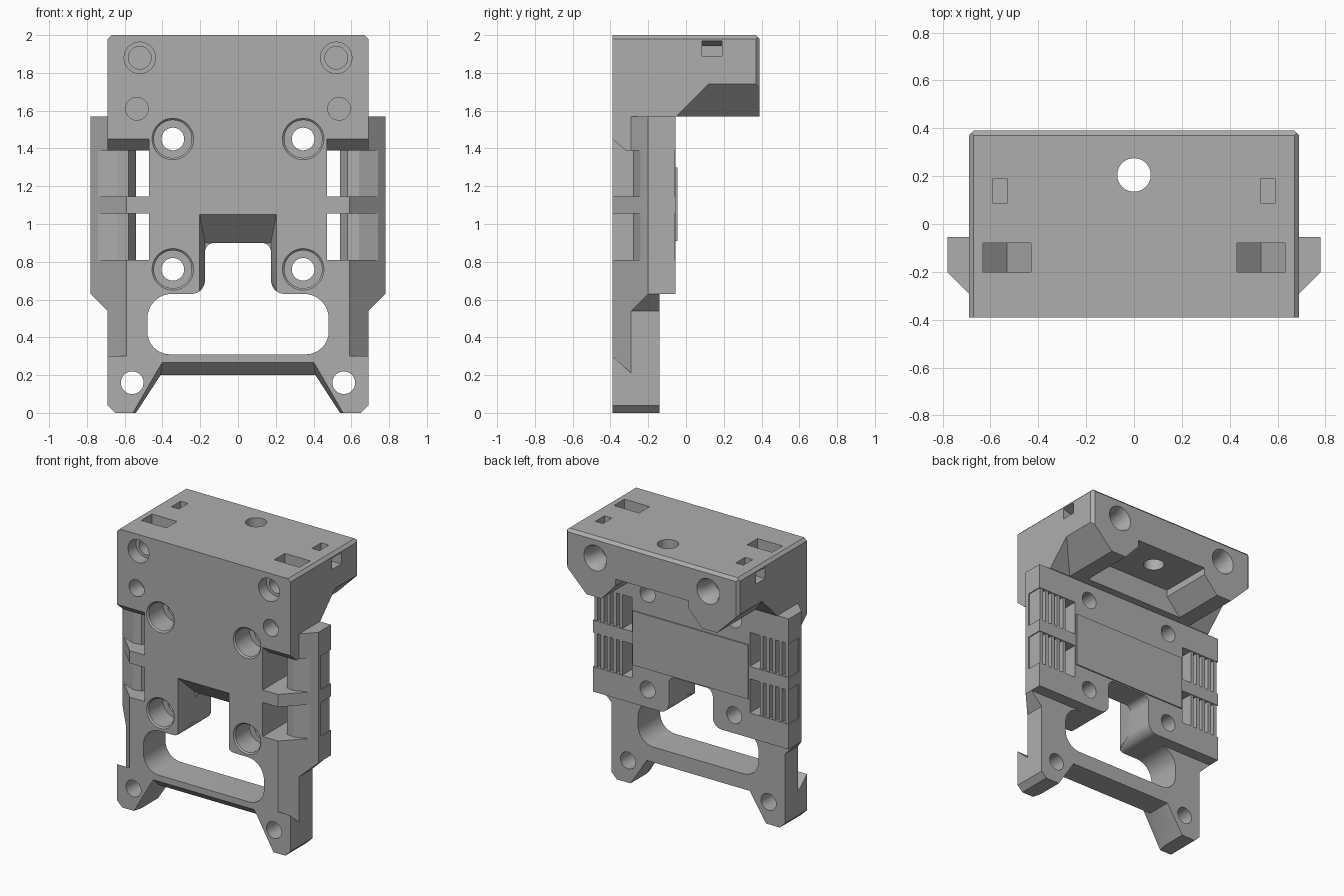
import bpy, bmesh, math
from mathutils import Vector

if "Cube" in bpy.data.objects:
    bpy.data.objects.remove(bpy.data.objects["Cube"], do_unlink=True)

grey = bpy.data.materials.new("plain grey")
grey.use_nodes = True
grey.diffuse_color = (0.42, 0.42, 0.42, 1)
grey.node_tree.nodes["Principled BSDF"].inputs["Base Color"].default_value = grey.diffuse_color


def finish(name, bm):
    bmesh.ops.recalc_face_normals(bm, faces=bm.faces[:])
    mesh = bpy.data.meshes.new(name)
    bm.to_mesh(mesh)
    bm.free()
    mesh.materials.append(grey)
    obj = bpy.data.objects.new(name, mesh)
    bpy.context.scene.collection.objects.link(obj)
    return obj


def prism(name, pts, axis, a, b):
    """Extrude a 2D outline along an axis from a to b."""
    place = {"x": lambda p, t: (t, p[0], p[1]),
             "y": lambda p, t: (p[0], t, p[1]),
             "z": lambda p, t: (p[0], p[1], t)}[axis]
    bm = bmesh.new()
    ends = [[bm.verts.new(place(p, t)) for p in pts] for t in (a, b)]
    for loop in ends:
        bm.faces.new(loop)
    for i in range(len(pts)):
        j = (i + 1) % len(pts)
        bm.faces.new((ends[0][i], ends[0][j], ends[1][j], ends[1][i]))
    return finish(name, bm)


def hull(name, pts):
    bm = bmesh.new()
    verts = [bm.verts.new(p) for p in pts]
    bmesh.ops.convex_hull(bm, input=verts)
    bmesh.ops.dissolve_limit(bm, angle_limit=0.01, verts=bm.verts[:], edges=bm.edges[:])
    return finish(name, bm)


def box(name, x0, x1, y0, y1, z0, z1):
    return prism(name, [(x0, y0), (x1, y0), (x1, y1), (x0, y1)], "z", z0, z1)


def circle(x, y, r, n=40):
    return [(x + r * math.cos(math.tau * i / n), y + r * math.sin(math.tau * i / n)) for i in range(n)]


def cone(name, x, z, r0, r1, y0, y1):
    return hull(name, [(px, y, pz) for r, y in ((r0, y0), (r1, y1)) for px, pz in circle(x, z, r)])


def mirrored(pts):
    """Complete a right-hand outline with its reflection."""
    return pts + [(-x, z) for x, z in reversed(pts)]


def rounded(corners, n=8):
    """Round each (x, z, radius) right-angle corner of an outline."""
    out = []
    for i, (x, z, r) in enumerate(corners):
        p = Vector((x, z))
        u = (Vector(corners[i - 1][:2]) - p).normalized() * r
        v = (Vector(corners[(i + 1) % len(corners)][:2]) - p).normalized() * r
        for k in range(n + 1):
            t = math.pi / 2 * k / n
            out.append(tuple(p + u * (1 - math.sin(t)) + v * (1 - math.cos(t))))
    return out


def combine(target, tool, mode="DIFFERENCE"):
    mod = target.modifiers.new("combine", "BOOLEAN")
    mod.operation, mod.solver, mod.object = mode, "EXACT", tool
    bpy.context.view_layer.objects.active = target
    bpy.ops.object.modifier_apply(modifier=mod.name)
    bpy.data.objects.remove(tool, do_unlink=True)


# Overhanging top block
block = prism("top_block", mirrored([(0.69, 1.57), (0.69, 1.98), (0.67, 2)]), "y", -0.39, 0.39)
combine(block, prism("edge_cut", [(0.36, 2.01), (0.4, 2.01), (0.4, 1.97)], "x", -1, 1))
notch = mirrored([(0.41, 1.56), (0.4, 1.57), (0.29, 1.69), (0.29, 1.74)])
combine(block, prism("underside_pocket", notch, "y", 0, 0.5))
combine(block, prism("centre_hole", circle(0, 0.205, 0.07), "z", 1.6, 2.1))
for s in (-1, 1):
    combine(block, prism("corner_cut", [(s * 0.66, 0.4), (s * 0.7, 0.4), (s * 0.7, 0.36)], "z", 1.5, 2.1))
    combine(block, hull("lug_chamfer", [
        (s * 0.51, -0.06, 1.56), (s * 0.51, 0.5, 1.56), (s * 0.8, -0.06, 1.56), (s * 0.8, 0.5, 1.56),
        (s * 0.7, 0.13, 1.75), (s * 0.7, 0.5, 1.75), (s * 0.8, 0.13, 1.75), (s * 0.8, 0.5, 1.75)]))

# Front plate with wings and feet, and the slab behind it
body = prism("bracket_body", mirrored([
    (0.41, 0.2), (0.54, 0), (0.65, 0), (0.69, 0.04), (0.69, 0.54), (0.78, 0.63),
    (0.78, 1.57), (0.68, 1.57), (0.68, 1.65)]), "y", -0.39, -0.14)
slab = prism("back_slab", mirrored([(0.78, 0.63), (0.78, 1.57), (0.68, 1.57), (0.68, 1.65)]), "y", -0.16, -0.055)
combine(body, slab, "UNION")

# Slanted front corners of the plate and wings
for s in (-1, 1):
    corner = [(0.58, -0.4, 1.45, 0.31), (0.8, -0.4, 1.45, 0.31), (0.8, -0.18, 1.26, 0.11)]
    combine(body, hull("corner_cut", [(s * x, y, z) for x, y, a, b in corner for z in (a, b)]))
    wing = [(s * 0.69, -0.29), (s * 0.8, -0.18), (s * 0.8, -0.5), (s * 0.69, -0.5)]
    combine(body, prism("wing_cut", wing, "z", 0.5, 1.6))

combine(body, block, "UNION")

# Central opening with its sloping front
opening = [(-0.48, 0.31, 0.12), (0.48, 0.31, 0.12), (0.48, 0.63, 0.13), (0.175, 0.63, 0.07),
           (0.175, 0.9, 0.05), (-0.175, 0.9, 0.05), (-0.175, 0.63, 0.07), (-0.48, 0.63, 0.13)]
combine(body, prism("opening_cut", rounded(opening), "y", -0.5, 0.1))
combine(body, hull("slope_cut", [(s * x, y, z) for s in (-1, 1) for x, y, z in (
    (0.205, -0.4, 0.64), (0.205, -0.4, 1.06), (0.174, -0.24, 0.7), (0.174, -0.24, 0.9))]))
combine(body, hull("lower_bevel", [(s * x, y, z) for s in (-1, 1) for x, y, z in (
    (0.57, -0.4, -0.02), (0.4, -0.4, 0.275), (0.55, -0.32, -0.02), (0.41, -0.32, 0.2))]))

for s in (-1, 1):
    # Side windows, the upper one with a sloping lintel
    xs = (s * 0.47, s * 0.9)
    combine(body, box("window_cut", *sorted(xs), -0.5, 0.0, 0.81, 1.055))
    combine(body, box("window_cut", *sorted(xs), -0.5, 0.0, 1.145, 1.39))
    combine(body, hull("lintel_cut", [(x, y, z) for x in xs for y, z in (
        (-0.4, 1.46), (-0.4, 1.38), (-0.32, 1.38), (-0.32, 1.39))]))
    # Counterbored bolt holes
    for z in (0.76, 1.45):
        combine(body, prism("bolt_hole", circle(s * 0.345, z, 0.06), "y", -0.5, 0))
        combine(body, prism("counterbore", circle(s * 0.345, z, 0.1), "y", -0.5, -0.22))
        combine(body, cone("countersink", s * 0.345, z, 0.12, 0.1, -0.4, -0.38))
    # Blind holes, foot holes and rear lug holes
    combine(body, prism("front_hole", circle(s * 0.52, 1.88, 0.06), "y", -0.5, -0.22))
    combine(body, prism("front_bore", circle(s * 0.52, 1.88, 0.083), "y", -0.5, -0.3))
    combine(body, prism("small_hole", circle(s * 0.535, 1.61, 0.06), "y", -0.5, -0.27))
    combine(body, prism("foot_hole", circle(s * 0.56, 0.16, 0.06), "y", -0.5, 0))
    combine(body, prism("lug_hole", circle(s * 0.45, 1.85, 0.07), "y", 0.22, 0.5))
    combine(body, cone("lug_sink", s * 0.45, 1.85, 0.07, 0.095, 0.34, 0.4))
    # V-bottomed pockets and tie slots in the top
    combine(body, prism("top_pocket", [(s * 0.43, 2.01), (s * 0.63, 2.01), (s * 0.63, 1.93),
                                       (s * 0.53, 1.83), (s * 0.43, 1.93)], "y", -0.2, -0.08))
    combine(body, box("tie_slot", *sorted((s * 0.53, s * 0.59)), 0.085, 0.19, 1.89, 2.1))
    combine(body, prism("tie_exit", [(s * 0.55, 1.89), (s * 0.8, 1.89), (s * 0.8, 1.97),
                                     (s * 0.69, 1.97), (s * 0.55, 1.93)], "y", 0.085, 0.19))

# Finned inserts in the side windows
for s, side in ((-1, "right"), (1, "left")):
    for z0, level in ((0.8, "lower"), (1.14, "upper")):
        core = [(0.54, -0.2), (0.58, -0.27), (0.64, -0.28), (0.69, -0.26),
                (0.74, -0.24), (0.78, -0.2), (0.78, -0.17), (0.54, -0.17)]
        prism(f"{side}_{level}_core", [(s * x, y) for x, y in core], "z", z0, z0 + 0.26)
        for i in range(5):
            x = s * (0.56 + 0.05 * i)
            box(f"{side}_{level}_fin_{i + 1}", x - 0.013, x + 0.013, -0.18, -0.06, z0, z0 + 0.26)

# Raised pad on the back
box("back_pad", -0.46, 0.46, -0.06, -0.046, 0.91, 1.3)

# Smooth the round walls and keep the edges crisp
bpy.ops.object.select_all(action="DESELECT")
body.select_set(True)
bpy.context.view_layer.objects.active = body
bpy.ops.object.shade_smooth_by_angle(angle=math.radians(25))
